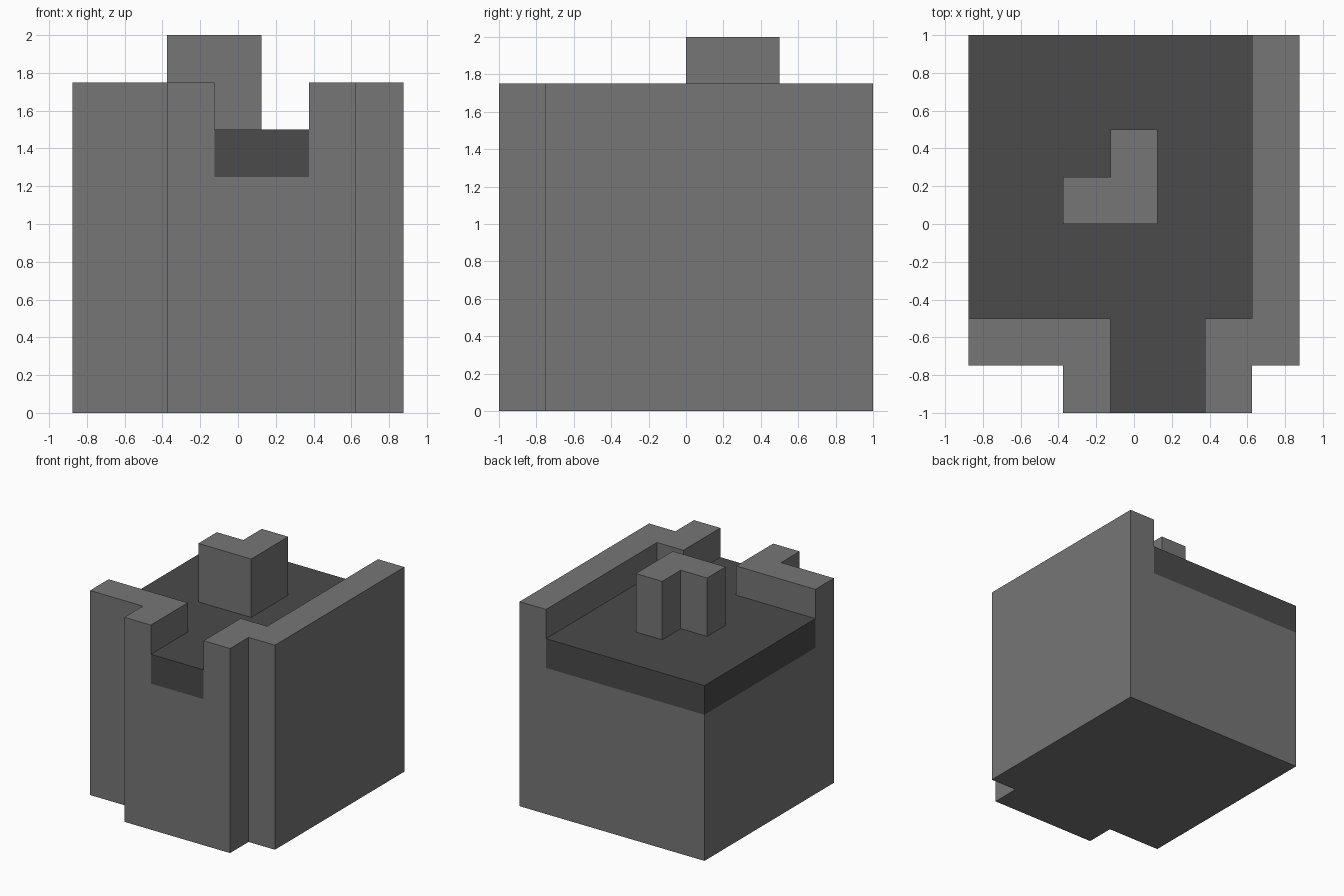
import bpy
import bmesh

if "Cube" in bpy.data.objects:
    bpy.data.objects.remove(bpy.data.objects["Cube"], do_unlink=True)


def material(name, value):
    mat = bpy.data.materials.new(name)
    mat.use_nodes = True
    colour = (value, value, value, 1)
    mat.diffuse_color = colour
    bsdf = mat.node_tree.nodes["Principled BSDF"]
    bsdf.inputs["Base Color"].default_value = colour
    bsdf.inputs["Roughness"].default_value = 0.9
    return mat


def prism(name, outline, bottom, top, mat):
    """Extrude a flat plan outline from bottom to top."""
    bm = bmesh.new()
    face = bm.faces.new([bm.verts.new((x, y, bottom)) for x, y in outline])
    new = bmesh.ops.extrude_face_region(bm, geom=[face])["geom"]
    bmesh.ops.translate(bm, vec=(0, 0, top - bottom),
                        verts=[g for g in new if isinstance(g, bmesh.types.BMVert)])
    bmesh.ops.recalc_face_normals(bm, faces=bm.faces)
    mesh = bpy.data.meshes.new(name)
    bm.to_mesh(mesh)
    bm.free()
    mesh.materials.append(mat)
    obj = bpy.data.objects.new(name, mesh)
    bpy.context.collection.objects.link(obj)
    return obj


def roof_plan(left, front, back):
    """T-shaped floor: main deck plus the channel running to the front."""
    return [(-0.125, front), (0.375, front), (0.375, -0.5), (0.625, -0.5),
            (0.625, back), (left, back), (left, -0.5), (-0.125, -0.5)]


stone = material("grey stone", 0.181)
dark = material("dark grey stone", 0.069)

# Main block with its front bay, raised to parapet height
body = prism("walls", [(-0.875, -0.75), (-0.375, -0.75), (-0.375, -1), (0.625, -1),
                       (0.625, -0.75), (0.875, -0.75), (0.875, 1), (-0.875, 1)],
             0, 1.75, stone)

# Recess for the roof, open at the front channel, the back and the right side
cutter = prism("roof_cutter", roof_plan(-1.2, -1.3, 1.3), 1.25, 2.2, stone)
cutter.hide_render = True
cutter.hide_viewport = True
cut = body.modifiers.new("roof recess", "BOOLEAN")
cut.operation = "DIFFERENCE"
cut.solver = "EXACT"
cut.object = cutter

# Dark roof slab filling the lower part of the recess
prism("roof_slab", roof_plan(-0.875, -1, 1), 1.25, 1.5, dark)

# L-shaped chimney on the deck
prism("chimney", [(-0.375, 0), (0.125, 0), (0.125, 0.5), (-0.125, 0.5),
                  (-0.125, 0.25), (-0.375, 0.25)], 1.5, 2, stone)
